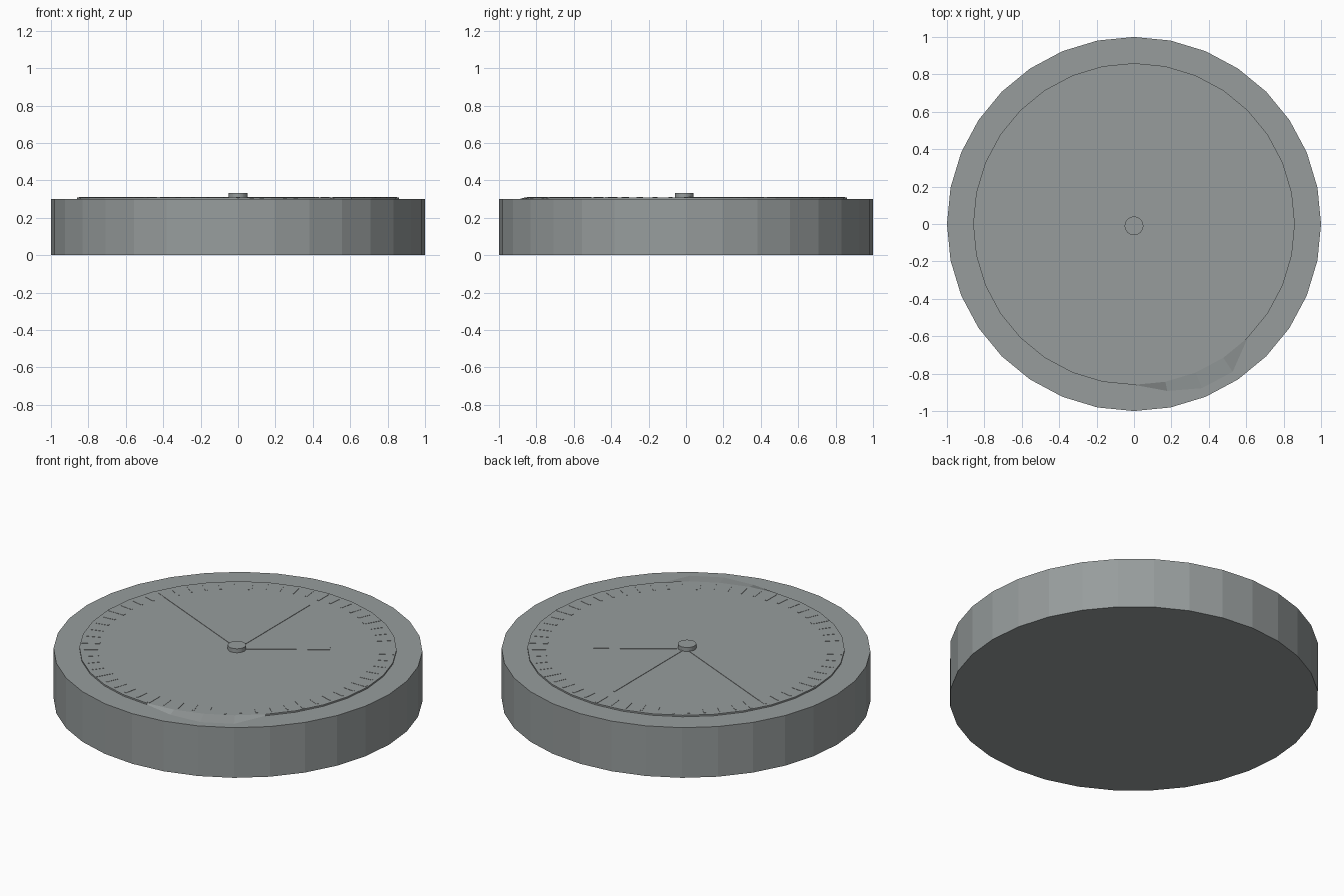
import bpy
import bmesh
from math import radians
from mathutils import Matrix, Vector

if "Cube" in bpy.data.objects:
    bpy.data.objects.remove(bpy.data.objects["Cube"])

grey = bpy.data.materials.new("dark_grey")
grey.diffuse_color = (0.31, 0.335, 0.335, 1)
grey.use_nodes = True
grey.node_tree.nodes["Principled BSDF"].inputs["Base Color"].default_value = grey.diffuse_color


def finish(name, bm):
    mesh = bpy.data.meshes.new(name)
    bm.to_mesh(mesh)
    bm.free()
    mesh.materials.append(grey)
    obj = bpy.data.objects.new(name, mesh)
    bpy.context.collection.objects.link(obj)
    return obj


def disc(name, radius, z0, z1, sides=32, y=0.0):
    bm = bmesh.new()
    bmesh.ops.create_cone(bm, cap_ends=True, segments=sides, radius1=radius,
                          radius2=radius, depth=z1 - z0,
                          matrix=Matrix.Translation((0, y, (z0 + z1) / 2)))
    return finish(name, bm)


def add_bar(bm, angle, r0, r1, width, z0, z1):
    """Radial box between two radii, pointing at an angle in degrees."""
    m = (Matrix.Rotation(radians(angle), 4, 'Z')
         @ Matrix.Translation(((r0 + r1) / 2, 0, (z0 + z1) / 2))
         @ Matrix.Diagonal(Vector((r1 - r0, width, z1 - z0, 1))))
    bmesh.ops.create_cube(bm, size=1, matrix=m)


# Case and raised dial
disc("clock_case", 1.0, 0.0, 0.30)
dial = disc("dial", 0.86, 0.30, 0.309)

# Lower right stretch of the dial edge slopes out onto the case
for angle, radius in ((-78.75, 0.91), (-67.5, 0.95), (-56.25, 0.95)):
    rim = Matrix.Rotation(radians(angle), 3, 'Z') @ Vector((1, 0, 0))
    for v in dial.data.vertices:
        if v.co.z < 0.304 and v.co.xy.normalized().dot(rim.xy) > 0.999:
            v.co.xy = rim.xy * radius

# Minute and hour marks
minutes, hours = bmesh.new(), bmesh.new()
for i in range(60):
    if i % 5:
        add_bar(minutes, i * 6, 0.76, 0.835, 0.012, 0.305, 0.3105)
    else:
        add_bar(hours, i * 6, 0.75, 0.85, 0.02, 0.305, 0.3105)
finish("minute_marks", minutes)
finish("hour_marks", hours)

# Hands
for name, angle, length, width in (("hour_hand", 34, 0.50, 0.025),
                                   ("minute_hand", 156, 0.78, 0.014),
                                   ("second_hand", 90, 0.68, 0.008)):
    bm = bmesh.new()
    add_bar(bm, angle, 0.0, length, width, 0.305, 0.3115)
    finish(name, bm)

# Centre cap over the hands
disc("centre_cap", 0.05, 0.305, 0.333, 32, -0.01)
